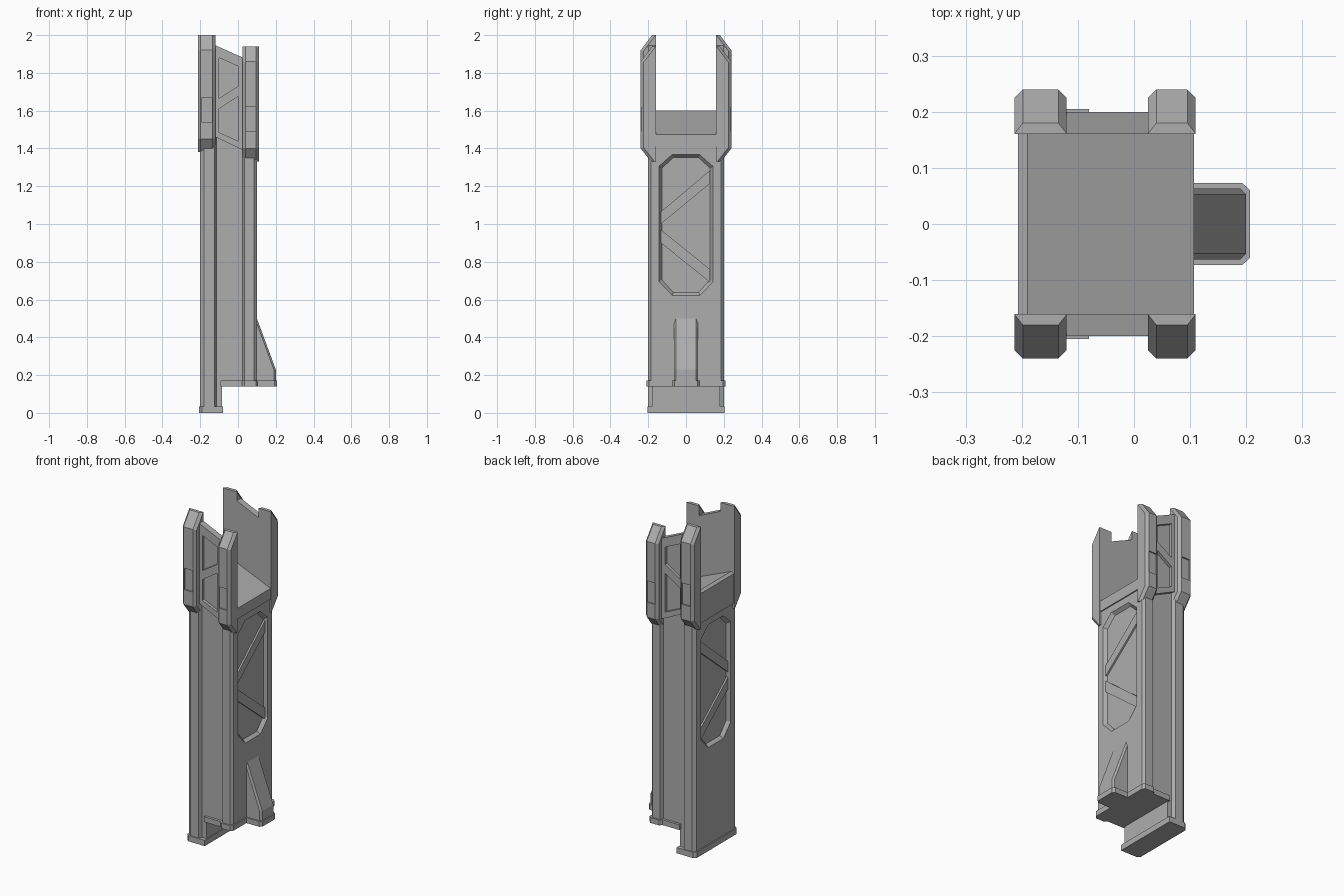
import bpy, bmesh
from mathutils import Vector

if "Cube" in bpy.data.objects:
    bpy.data.objects.remove(bpy.data.objects["Cube"])

grey = bpy.data.materials.new("mid_grey")
grey.diffuse_color = (0.42, 0.42, 0.42, 1)
grey.use_nodes = True
grey.node_tree.nodes["Principled BSDF"].inputs["Base Color"].default_value = grey.diffuse_color


def loft(name, a, b, bevel=None):
    """Solid between two matching 3D outlines; bevel = (edge test, width)."""
    bm = bmesh.new()
    va = [bm.verts.new(p) for p in a]
    vb = [bm.verts.new(p) for p in b]
    n = len(a)
    bm.faces.new(va)
    bm.faces.new(vb[::-1])
    for i in range(n):
        j = (i + 1) % n
        bm.faces.new((va[i], vb[i], vb[j], va[j]))
    if bevel:
        edges = [e for e in bm.edges if bevel[0](e.verts[0].co, e.verts[1].co)]
        bmesh.ops.bevel(bm, geom=edges, offset=bevel[1], segments=1, affect='EDGES')
    bmesh.ops.recalc_face_normals(bm, faces=bm.faces)
    me = bpy.data.meshes.new(name)
    bm.to_mesh(me)
    bm.free()
    me.materials.append(grey)
    ob = bpy.data.objects.new(name, me)
    bpy.context.collection.objects.link(ob)
    return ob


def prism(name, pts, axis, lo, hi, bevel=None):
    """Extrude a 2D outline along one axis."""
    def put(p, h):
        p = list(p)
        p.insert(axis, h)
        return Vector(p)
    return loft(name, [put(p, lo) for p in pts], [put(p, hi) for p in pts], bevel)


def cut(ob, cutter):
    mod = ob.modifiers.new("cut", 'BOOLEAN')
    mod.operation, mod.solver, mod.object = 'DIFFERENCE', 'EXACT', cutter
    bpy.context.view_layer.objects.active = ob
    bpy.ops.object.modifier_apply(modifier=mod.name)
    bpy.data.objects.remove(cutter)


def mirrored(half):
    return half + [(x, -y) for x, y in reversed(half)]


# Column with four chamfered corner ribs, stepped foot and sloping top
rib_half = [(0.1, 0.185), (0.085, 0.2), (0.035, 0.2), (0.025, 0.18),
            (-0.115, 0.18), (-0.125, 0.2), (-0.18, 0.2), (-0.2, 0.185)]
column = prism("column", mirrored(rib_half), 2, 0, 1.65)
cut(column, prism("step_cutter", [(-0.085, -0.1), (0.3, -0.1), (0.3, 0.15), (-0.085, 0.15)], 1, -0.3, 0.3))
cut(column, prism("slope_cutter", [(-0.3, 1.62), (0.2, 1.41), (0.2, 1.8), (-0.3, 1.8)], 1, -0.3, 0.3))

# Octagonal recesses with bevelled rims and chevron braces on both broad sides
OCT = [(-0.135, 0.7), (-0.07, 0.63), (0.07, 0.63), (0.135, 0.7),
       (0.135, 1.3), (0.07, 1.36), (-0.07, 1.36), (-0.135, 1.3)]
BRACES = [[(-0.133, 1.0), (0.128, 1.215), (0.128, 1.285), (-0.133, 1.065)],
          [(-0.133, 0.9), (0.128, 0.69), (0.128, 0.76), (-0.133, 0.97)]]
for side, face, s in (("right", 0.1, 1), ("left", -0.2, -1)):
    def ring(k, x):
        return [Vector((x, y * k, 0.995 + (z - 0.995) * (1 + (k - 1) * 0.4))) for y, z in OCT]
    cut(column, loft("panel_cutter", ring(0.95, face - s * 0.02), ring(1.1, face + s * 0.01)))
    for i, b in enumerate(BRACES):
        prism(f"{side}_brace_{i}", b, 0, face - s * 0.025, face - s * 0.01)

# Raised collar with the sloping floor
prism("collar", [(-0.207, 1.41), (0.107, 1.41), (0.107, 1.475), (-0.19, 1.6), (-0.207, 1.59)],
      1, -0.17, 0.17)

# Upper posts, post notches and side walls, front and back
for s, label in ((-1, "front"), (1, "back")):
    for side, x0, x1, b, t in (("left", -0.213, -0.12, 1.38, 2.0),
                               ("right", 0.025, 0.11, 1.33, 1.94)):
        prof = [(0.16, b), (0.185, b), (0.24, b + 0.07), (0.24, t - 0.08), (0.18, t), (0.16, t)]
        post = prism(f"{label}_{side}_post", [(s * y, z) for y, z in prof], 0, x0, x1,
                     (lambda p, q: abs(p.x - q.x) < 1e-5 and min(abs(p.y), abs(q.y)) > 0.17, 0.015))
        xm, z0 = (x0 + x1) / 2, b + 0.16
        cut(post, prism("notch_cutter", [(xm - 0.028, z0), (xm + 0.028, z0),
                                         (xm + 0.028, z0 + 0.13), (xm - 0.028, z0 + 0.13)],
                        1, s * 0.232, s * 0.3))
    wall = prism(f"{label}_wall", [(-0.14, 1.47), (0.05, 1.38), (0.05, 1.87), (-0.14, 1.955)],
                 1, s * 0.16, s * 0.2)
    for win in ([(-0.1, 1.665), (0.0, 1.73), (0.0, 1.835), (-0.1, 1.88)],
                [(-0.1, 1.485), (0.0, 1.44), (0.0, 1.675), (-0.1, 1.61)]):
        cut(wall, prism("window_cutter", win, 1, s * 0.182, s * 0.3))

# Foot plate and the flange that wraps the step and fin
prism("foot_plate", mirrored([(-0.08, 0.205), (-0.19, 0.205), (-0.207, 0.19)]), 2, 0, 0.035)
prism("flange", mirrored([(0.207, 0.06), (0.193, 0.073), (0.107, 0.073), (0.107, 0.195),
                          (0.095, 0.21), (0.035, 0.21), (0.02, 0.195), (-0.092, 0.195)]),
      2, 0.14, 0.172)

# Sloping support fin on the right side
prism("support_fin", [(0.09, 0.15), (0.2, 0.15), (0.2, 0.23), (0.1, 0.5), (0.09, 0.5)],
      1, -0.063, 0.063,
      (lambda p, q: abs(p.y - q.y) < 1e-5 and min(p.x, q.x) > 0.095, 0.01))
